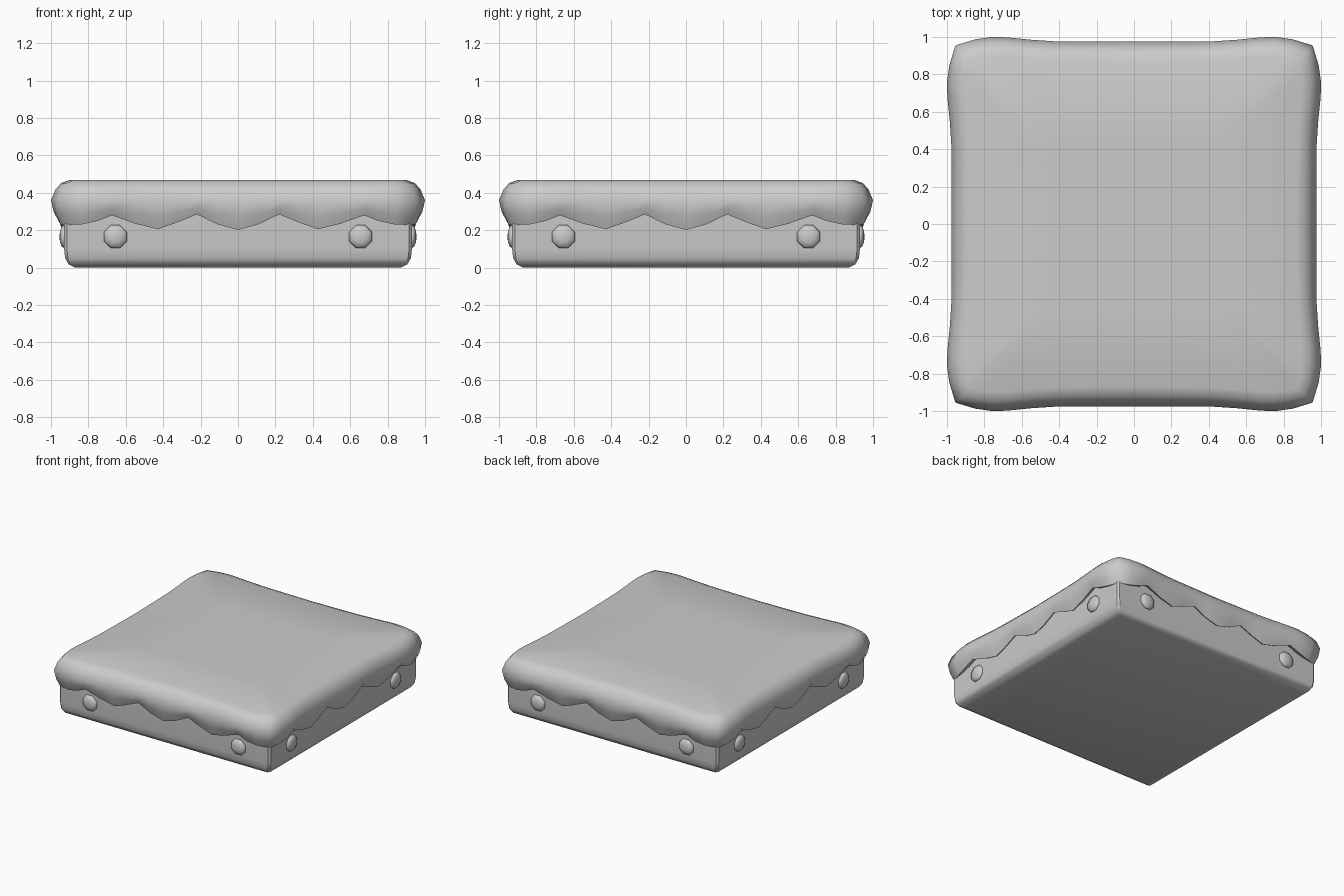
import bpy, bmesh, math
from mathutils import Matrix

cube = bpy.data.objects.get("Cube")
if cube:
    bpy.data.objects.remove(cube, do_unlink=True)

# One flat grey for every part
grey = bpy.data.materials.new("plain grey")
grey.use_nodes = True
colour = (0.6, 0.6, 0.6, 1)
grey.diffuse_color = colour
grey.node_tree.nodes["Principled BSDF"].inputs["Base Color"].default_value = colour


def finish(bm, name, angle):
    bmesh.ops.recalc_face_normals(bm, faces=bm.faces)
    mesh = bpy.data.meshes.new(name)
    bm.to_mesh(mesh)
    bm.free()
    mesh.materials.append(grey)
    obj = bpy.data.objects.new(name, mesh)
    bpy.context.collection.objects.link(obj)
    bpy.ops.object.select_all(action='DESELECT')
    obj.select_set(True)
    bpy.context.view_layer.objects.active = obj
    bpy.ops.object.shade_smooth_by_angle(angle=math.radians(angle))
    return obj


def loft(rings, name, angle):
    """Skin a stack of closed rings and cap both ends."""
    bm = bmesh.new()
    loops = [[bm.verts.new(p) for p in ring] for ring in rings]
    n = len(loops[0])
    for low, high in zip(loops, loops[1:]):
        for i in range(n):
            j = (i + 1) % n
            bm.faces.new((low[i], low[j], high[j], high[i]))
    bm.faces.new(loops[0][::-1])
    bm.faces.new(loops[-1])
    return finish(bm, name, angle)


def four_sides(side):
    """Repeat one front edge of points around the square."""
    ring = []
    for k in range(4):
        c, s = ((1, 0), (0, 1), (-1, 0), (0, -1))[k]
        ring += [(x * c - y * s, x * s + y * c, z) for x, y, z in side]
    return ring


# Base slab: square with small corner chamfers and a rounded bottom edge
base_profile = [(0.87, 0), (0.905, 0.017), (0.924, 0.05), (0.93, 0.1), (0.93, 0.32)]
loft([four_sides([(-h + 0.015, -h, z), (h - 0.015, -h, z)]) for h, z in base_profile],
     "base_slab", 35)

# Soft topping: half an edge as (along, outward, drip height), middle to corner
half = [(0, 0.975, 0.202), (0.11, 0.975, 0.232), (0.22, 0.975, 0.285),
        (0.33, 0.975, 0.24), (0.43, 0.977, 0.206), (0.55, 0.985, 0.235),
        (0.68, 0.998, 0.28), (0.76, 1.0, 0.25), (0.85, 0.987, 0.232),
        (0.955, 0.955, 0.228)]
edge = [(-x, o, d) for x, o, d in half[:0:-1]] + half[:-1]


def topping_ring(inset, height, wider=0):
    side = []
    for x, out, drip in edge:
        amount = inset + wider * (1 - abs(x))
        side.append((x * (1 - amount * x ** 4), -out * (1 - amount * out ** 4), height(drip)))
    return four_sides(side)


rings = [
    topping_ring(0.09, lambda d: d + 0.02),
    topping_ring(0.04, lambda d: d),
    topping_ring(0.014, lambda d: d + (0.36 - d) * 0.45),
    topping_ring(0, lambda d: 0.36),
    topping_ring(0.022, lambda d: 0.42, 0.012),
    topping_ring(0.05, lambda d: 0.452, 0.02),
    topping_ring(0.095, lambda d: 0.47, 0.03),
]
rings.append([(x * 0.5, y * 0.5, z) for x, y, z in rings[-1]])
loft(rings, "soft_topping", 75)

# Domed studs, two on every side
for k, face in enumerate(("front", "left", "back", "right")):
    for sx in (-1, 1):
        bm = bmesh.new()
        bmesh.ops.create_uvsphere(bm, u_segments=8, v_segments=6, radius=1)
        place = (Matrix.Rotation(k * math.pi / 2, 4, 'Z')
                 @ Matrix.Translation((sx * 0.655, -0.93, 0.166))
                 @ Matrix.Diagonal((0.066, 0.025, 0.066, 1))
                 @ Matrix.Rotation(math.pi / 2, 4, 'X')
                 @ Matrix.Rotation(math.pi / 8, 4, 'Z'))
        bmesh.ops.transform(bm, matrix=place, verts=bm.verts)
        finish(bm, f"{face}_stud_{'a' if sx < 0 else 'b'}", 80)
